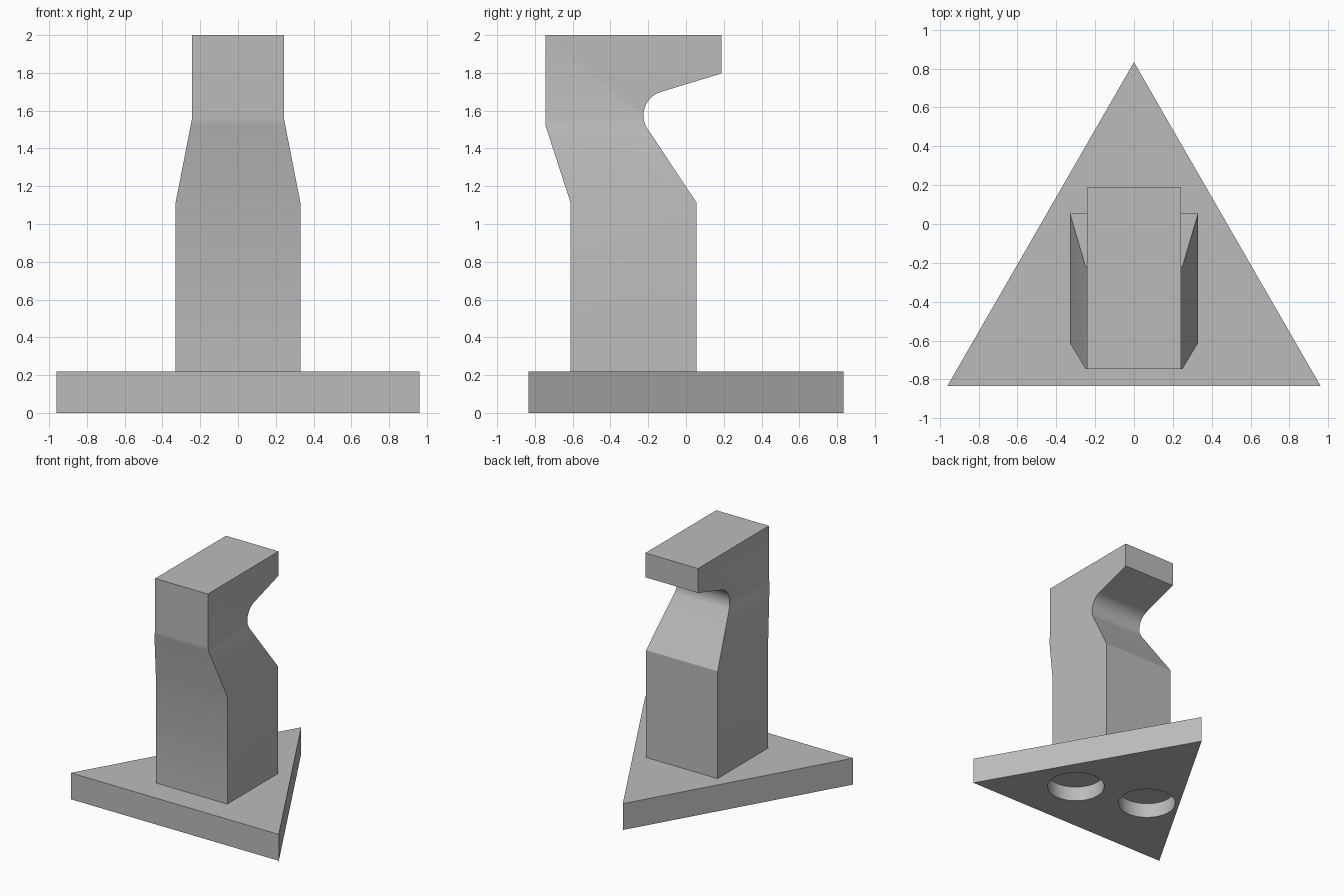
import bpy
import bmesh
import math
from mathutils import Vector

if "Cube" in bpy.data.objects:
    bpy.data.objects.remove(bpy.data.objects["Cube"], do_unlink=True)

# One plain grey for the whole model
GREY = (0.5, 0.5, 0.5, 1)
grey = bpy.data.materials.new("plain grey")
grey.use_nodes = True
grey.diffuse_color = GREY
grey.node_tree.nodes["Principled BSDF"].inputs["Base Color"].default_value = GREY


def extrude_outline(bm, points, offset):
    """Fill an outline and sweep it along an offset into a solid."""
    face = bm.faces.new([bm.verts.new(p) for p in points])
    swept = bmesh.ops.extrude_face_region(bm, geom=[face])["geom"]
    verts = [v for v in swept if isinstance(v, bmesh.types.BMVert)]
    bmesh.ops.translate(bm, verts=verts, vec=offset)
    bmesh.ops.recalc_face_normals(bm, faces=bm.faces[:])


def finish(bm, name):
    mesh = bpy.data.meshes.new(name)
    bm.to_mesh(mesh)
    bm.free()
    mesh.materials.append(grey)
    obj = bpy.data.objects.new(name, mesh)
    bpy.context.collection.objects.link(obj)
    return obj


def smooth(obj):
    bpy.ops.object.select_all(action="DESELECT")
    obj.select_set(True)
    bpy.context.view_layer.objects.active = obj
    bpy.ops.object.shade_smooth_by_angle(angle=math.radians(30))


# Triangular base plate
BASE_TOP = 0.22
bm = bmesh.new()
extrude_outline(bm, [(-0.96, -0.833, 0), (0.96, -0.833, 0), (0, 0.833, 0)],
                (0, 0, BASE_TOP))
base = finish(bm, "base_plate")

# Two blind round holes in the underside, opposite each other about the centroid
HOLE_DEPTH = 0.125
centroid = Vector((0, -0.278, 0))
reach = Vector((0.3, -0.08, 0))
for side in (-1, 1):
    bpy.ops.mesh.primitive_cylinder_add(vertices=64, radius=0.224, depth=2 * HOLE_DEPTH,
                                        location=centroid + side * reach)
    cutter = bpy.context.object
    cutter.name = "hole_cutter"
    cutter.hide_render = True
    cutter.data.materials.append(grey)
    cut = base.modifiers.new("hole", "BOOLEAN")
    cut.operation = "DIFFERENCE"
    cut.solver = "EXACT"
    cut.object = cutter
    bpy.context.view_layer.objects.active = base
    bpy.ops.object.modifier_apply(modifier=cut.name)
    bpy.data.objects.remove(cutter, do_unlink=True)
smooth(base)

# Column side profile: leaning neck, rounded throat and overhanging head
SHOULDER, NECK = 1.115, 1.56
throat = []
STEPS = 16
for i in range(STEPS + 1):
    a = math.radians(213.5 + (106 - 213.5) * i / STEPS)
    throat.append((-0.095 + 0.13 * math.cos(a), 1.575 + 0.13 * math.sin(a)))
profile = [(-0.612, BASE_TOP), (0.055, BASE_TOP), (0.055, SHOULDER), *throat,
           (0.188, 1.797), (0.188, 2), (-0.745, 2), (-0.745, 1.525), (-0.612, SHOULDER)]
bm = bmesh.new()
extrude_outline(bm, [(-0.33, y, z) for y, z in profile], (0.66, 0, 0))

# Narrow the column between shoulder and neck
for z in (SHOULDER, NECK):
    bmesh.ops.bisect_plane(bm, geom=bm.verts[:] + bm.edges[:] + bm.faces[:],
                           dist=0.0001, plane_co=(0, 0, z), plane_no=(0, 0, 1))
for v in bm.verts:
    t = min(max((v.co.z - SHOULDER) / (NECK - SHOULDER), 0), 1)
    v.co.x = math.copysign(0.33 + (0.243 - 0.33) * t, v.co.x)
smooth(finish(bm, "column_with_head"))
